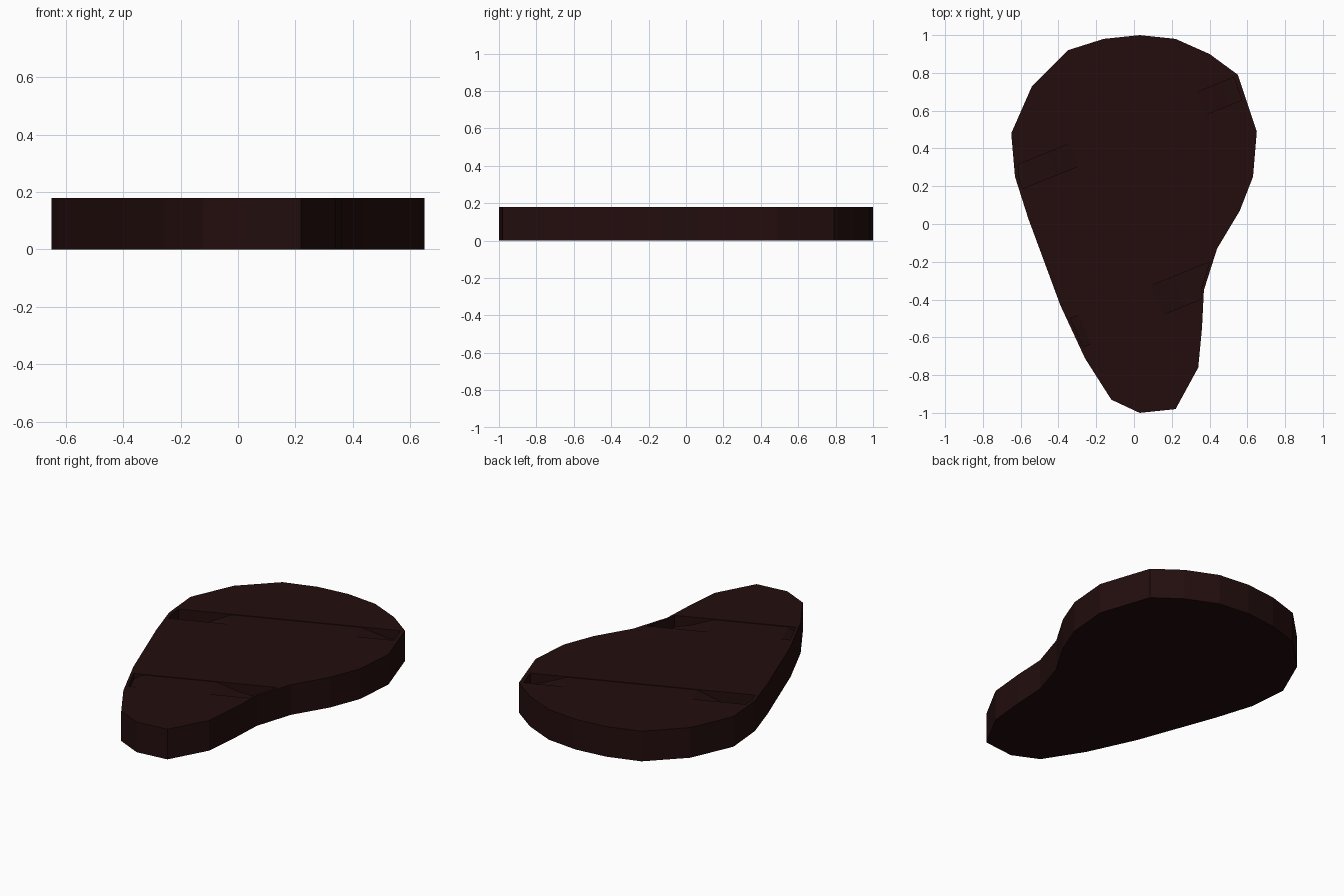
import bpy, bmesh, math
from mathutils import Matrix

cube = bpy.data.objects.get("Cube")
if cube:
    bpy.data.objects.remove(cube, do_unlink=True)

brown = bpy.data.materials.new("dark_brown")
brown.use_nodes = True
color = (0.017, 0.0042, 0.0042, 1)
brown.diffuse_color = color
brown.node_tree.nodes["Principled BSDF"].inputs["Base Color"].default_value = color

THICK = 0.18
OUTLINE = [(-.12, -.93), (.03, -1), (.22, -.98), (.34, -.76), (.36, -.55),
           (.37, -.35), (.44, -.13), (.56, .07), (.63, .25), (.65, .49),
           (.55, .79), (.4, .9), (.22, .98), (.03, 1), (-.16, .98),
           (-.35, .92), (-.54, .73), (-.65, .48), (-.63, .25), (-.56, .03),
           (-.39, -.43), (-.26, -.71)]


def prism(name, points, shift, matrix=Matrix()):
    """Close a polygon, extrude it along a vector and place it."""
    bm = bmesh.new()
    face = bm.faces.new([bm.verts.new(p) for p in points])
    ext = bmesh.ops.extrude_face_region(bm, geom=[face])
    moved = [g for g in ext["geom"] if isinstance(g, bmesh.types.BMVert)]
    bmesh.ops.translate(bm, verts=moved, vec=shift)
    bmesh.ops.recalc_face_normals(bm, faces=bm.faces)
    bm.transform(matrix)
    mesh = bpy.data.meshes.new(name)
    bm.to_mesh(mesh)
    bm.free()
    mesh.materials.append(brown)
    obj = bpy.data.objects.new(name, mesh)
    bpy.context.collection.objects.link(obj)
    return obj


def boolean(obj, other, operation):
    mod = obj.modifiers.new("cut", "BOOLEAN")
    mod.operation = operation
    mod.solver = "EXACT"
    mod.object = other
    bpy.context.view_layer.objects.active = obj
    bpy.ops.object.modifier_apply(modifier=mod.name)


# Sole slab, and a slightly smaller copy that keeps a rim around the slots
sole = prism("sole", [(x, y, 0) for x, y in OUTLINE], (0, 0, THICK))
inner = prism("inner_limit",
              [(x * .965, (y - .1) * .975 + .1, .02) for x, y in OUTLINE], (0, 0, .3))

# Two slanted strap slots whose floors arch up to almost meet the top
SLOTS = [
    (.494, .127, [(-.8, .06), (-.47, .12), (-.34, .177), (.38, .177), (.52, .13), (.8, .06)]),
    (-.452, .165, [(-.6, .06), (-.36, .13), (-.28, .177), (.13, .177), (.26, .13), (.6, .06)]),
]
for mid_y, width, floor in SLOTS:
    profile = floor + [(floor[-1][0], .25), (floor[0][0], .25)]
    place = Matrix.Translation((0, mid_y, 0)) @ Matrix.Rotation(math.radians(22), 4, "Z")
    cutter = prism("slot_cutter", [(s, -width / 2, z) for s, z in profile],
                   (0, width, 0), place)
    boolean(cutter, inner, "INTERSECT")
    boolean(sole, cutter, "DIFFERENCE")
    bpy.data.objects.remove(cutter, do_unlink=True)
bpy.data.objects.remove(inner, do_unlink=True)
